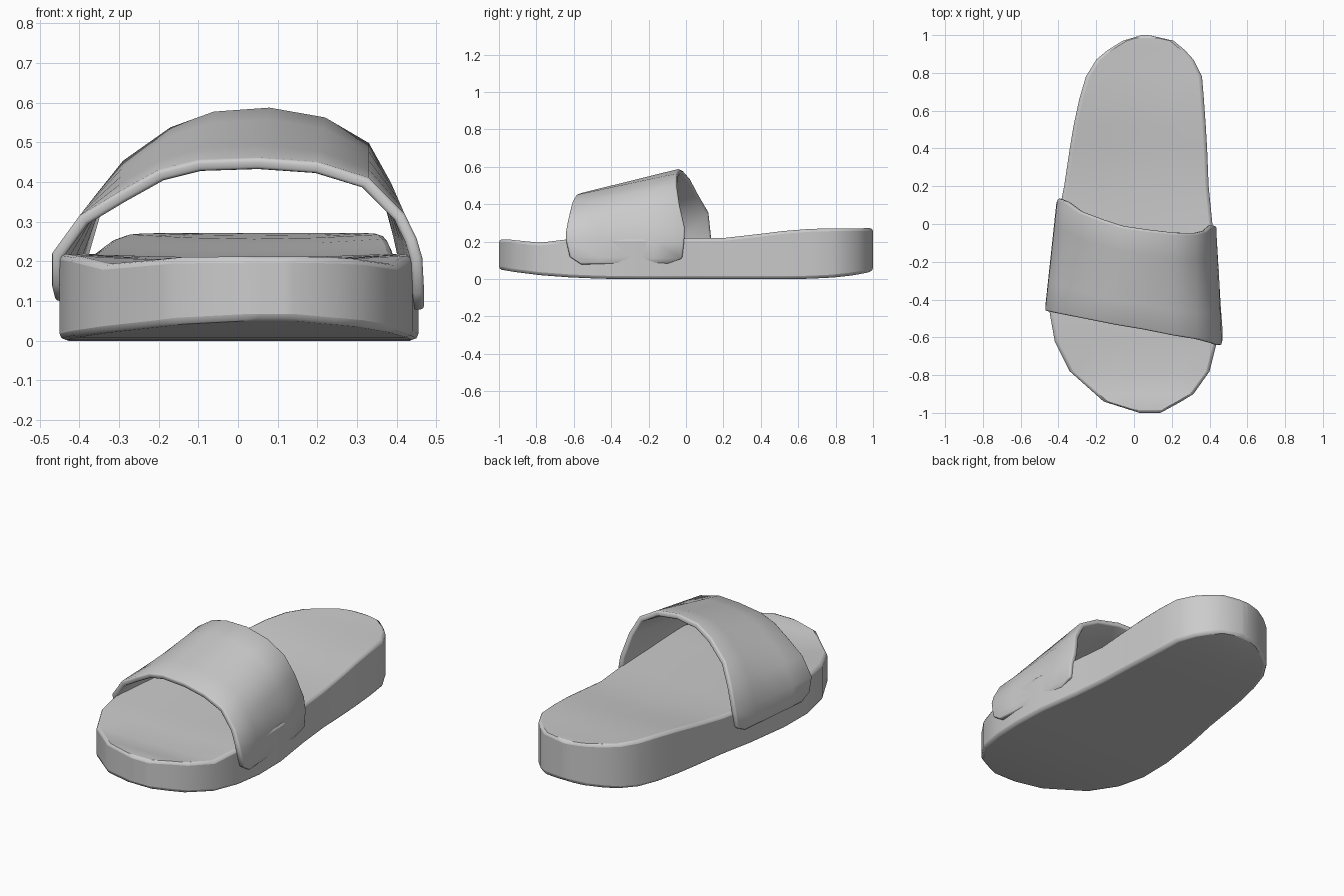
import bpy, bmesh
from mathutils import Vector

if "Cube" in bpy.data.objects:
    bpy.data.objects.remove(bpy.data.objects["Cube"])


def finish(bm, name, bevel, segments, thickness=0):
    """Turn a bmesh into a smooth object with rounded rims."""
    mesh = bpy.data.meshes.new(name)
    bm.to_mesh(mesh)
    bm.free()
    ob = bpy.data.objects.new(name, mesh)
    bpy.context.collection.objects.link(ob)
    if thickness:
        sol = ob.modifiers.new("thickness", 'SOLIDIFY')
        sol.thickness = thickness
        sol.offset = -1
    bev = ob.modifiers.new("round_rims", 'BEVEL')
    bev.width = bevel
    bev.segments = segments
    bev.limit_method = 'ANGLE'
    bev.angle_limit = 0.87
    bev.use_clamp_overlap = False
    bpy.ops.object.select_all(action='DESELECT')
    ob.select_set(True)
    bpy.context.view_layer.objects.active = ob
    bpy.ops.object.shade_smooth_by_angle(angle=0.7)
    return ob


# Sole: stations from toe to heel (y, left x, right x, bottom z, top z, dish)
stations = [
    (-1.0, .03, .14, .052, .213, 0),
    (-.94, -.16, .25, .042, .211, 0),
    (-.90, -.205, .315, .036, .207, .005),
    (-.78, -.34, .40, .021, .195, .008),
    (-.62, -.42, .44, .009, .215, .015),
    (-.45, -.45, .455, .002, .22, .018),
    (-.25, -.445, .45, 0, .22, .015),
    (0, -.41, .415, 0, .22, .01),
    (.20, -.37, .395, 0, .22, .01),
    (.40, -.34, .387, 0, .243, .015),
    (.52, -.32, .38, 0, .258, .015),
    (.66, -.29, .37, .002, .269, .012),
    (.78, -.255, .36, .008, .272, .01),
    (.87, -.20, .315, .017, .272, .006),
    (.92, -.14, .27, .025, .272, .004),
    (.97, -.06, .21, .035, .272, 0),
    (1.0, .04, .08, .045, .272, 0),
]
COLS = 4
bm = bmesh.new()
rings = []
for y, xl, xr, zb, zt, dish in stations:
    ring = []
    for k in range(COLS + 1):
        f = k / COLS
        ring.append(bm.verts.new((xl + (xr - xl) * f, y, zt - dish * 4 * f * (1 - f))))
    for k in range(COLS, -1, -1):
        ring.append(bm.verts.new((xl + (xr - xl) * k / COLS, y, zb)))
    rings.append(ring)
n = len(rings[0])
for a, b in zip(rings, rings[1:]):
    for k in range(n):
        bm.faces.new((a[k], a[(k + 1) % n], b[(k + 1) % n], b[k]))
bm.faces.new(rings[0])
bm.faces.new(rings[-1])
bmesh.ops.recalc_face_normals(bm, faces=bm.faces)
finish(bm, "sole", .016, 2)

# Strap: front rim and rear rim, left to right over the foot
front = [(-.46, -.38, .10), (-.47, -.44, .14), (-.47, -.46, .22), (-.40, -.475, .315),
         (-.30, -.495, .375), (-.20, -.515, .43), (-.10, -.535, .455), (.05, -.56, .46),
         (.20, -.59, .45), (.33, -.61, .41), (.42, -.63, .32), (.45, -.64, .26),
         (.465, -.64, .21), (.47, -.62, .12), (.47, -.56, .08)]
rear = [(-.415, .06, .10), (-.41, .12, .13), (-.405, .135, .22), (-.365, .12, .36),
        (-.29, .065, .455), (-.17, .02, .54), (-.06, -.015, .58), (.08, -.035, .59),
        (.22, -.05, .565), (.33, -.05, .50), (.385, -.035, .40), (.42, -.005, .27),
        (.435, -.01, .20), (.435, -.02, .11), (.43, -.10, .08)]
STEPS = 4
bm = bmesh.new()
rows = [[bm.verts.new(Vector(f).lerp(Vector(r), j / STEPS)) for f, r in zip(front, rear)]
        for j in range(STEPS + 1)]
for a, b in zip(rows, rows[1:]):
    for i in range(len(front) - 1):
        bm.faces.new((a[i], a[i + 1], b[i + 1], b[i]))
finish(bm, "strap", .009, 2, thickness=.03)
